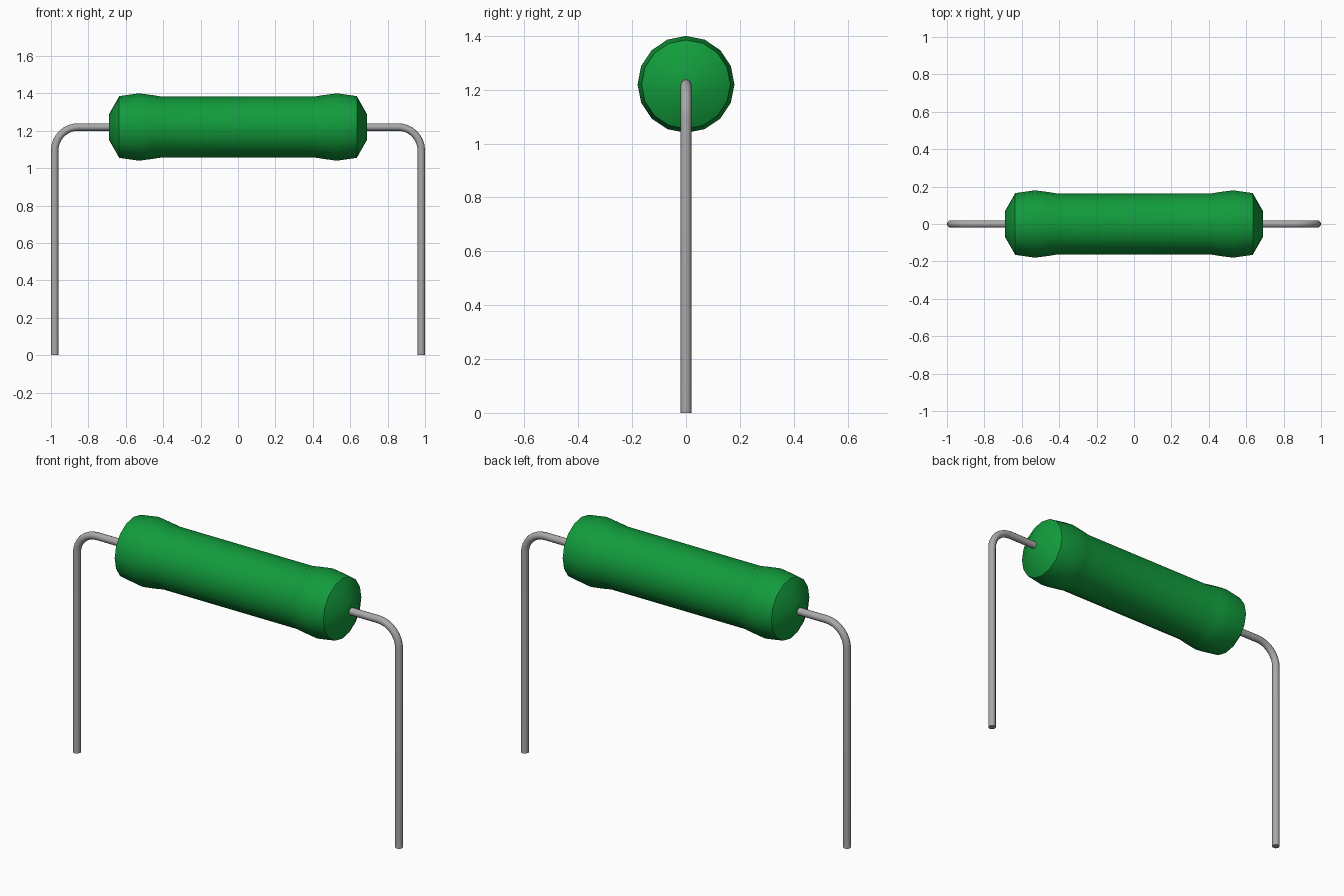
import bpy, bmesh, math
from mathutils import Vector

if "Cube" in bpy.data.objects:
    bpy.data.objects.remove(bpy.data.objects["Cube"])

AXIS_Z = 1.22      # height of the body axis
WIRE_R = 0.02
LEG_X = 0.98
BEND_R = 0.125


def material(name, rgb, roughness):
    m = bpy.data.materials.new(name)
    m.use_nodes = True
    m.diffuse_color = (*rgb, 1)
    bsdf = m.node_tree.nodes["Principled BSDF"]
    bsdf.inputs["Base Color"].default_value = (*rgb, 1)
    bsdf.inputs["Roughness"].default_value = roughness
    return m


def tube(name, rings, sides, mat, sharp_angle):
    """Skin round rings (centre, tangent, radius) lying along a path in the XZ plane."""
    bm = bmesh.new()
    side = Vector((0, 1, 0))
    loops = []
    for centre, tangent, radius in rings:
        up = tangent.cross(side)
        angles = [2 * math.pi * i / sides for i in range(sides)]
        loops.append([bm.verts.new(centre + radius * (math.cos(a) * side + math.sin(a) * up))
                      for a in angles])
    for a, b in zip(loops, loops[1:]):
        for i in range(sides):
            j = (i + 1) % sides
            bm.faces.new((a[i], a[j], b[j], b[i]))
    bm.faces.new(loops[0])
    bm.faces.new(loops[-1])
    bmesh.ops.recalc_face_normals(bm, faces=bm.faces)
    mesh = bpy.data.meshes.new(name)
    bm.to_mesh(mesh)
    bm.free()
    mesh.materials.append(mat)
    obj = bpy.data.objects.new(name, mesh)
    bpy.context.collection.objects.link(obj)
    bpy.ops.object.select_all(action='DESELECT')
    bpy.context.view_layer.objects.active = obj
    obj.select_set(True)
    bpy.ops.object.shade_smooth_by_angle(angle=math.radians(sharp_angle))
    return obj


green = material("green coating", (0.006, 0.33, 0.045), 0.5)
grey = material("grey metal", (0.4, 0.4, 0.4), 0.5)

# Coated body: straight barrel, swollen near both ends, chamfered tips
half = [(0.41, 0.163), (0.46, 0.171), (0.53, 0.18), (0.635, 0.165), (0.69, 0.068)]
profile = [(-x, r) for x, r in reversed(half)] + half
tube("resistor_body",
     [(Vector((x, 0, AXIS_Z)), Vector((1, 0, 0)), r) for x, r in profile],
     16, green, 35)

# Bent wire leads, one per side: out of the body, round the bend, down to the ground
for name, s in (("left_lead", 1), ("right_lead", -1)):
    path = [(Vector((s * 0.66, 0, AXIS_Z)), Vector((s, 0, 0)), WIRE_R)]
    for i in range(9):
        a = math.pi / 2 * i / 8
        centre = Vector((s * (LEG_X - BEND_R + BEND_R * math.sin(a)), 0,
                         AXIS_Z - BEND_R + BEND_R * math.cos(a)))
        path.append((centre, Vector((s * math.cos(a), 0, -math.sin(a))), WIRE_R))
    path.append((Vector((s * LEG_X, 0, 0)), Vector((0, 0, -1)), WIRE_R))
    tube(name, path, 12, grey, 40)
